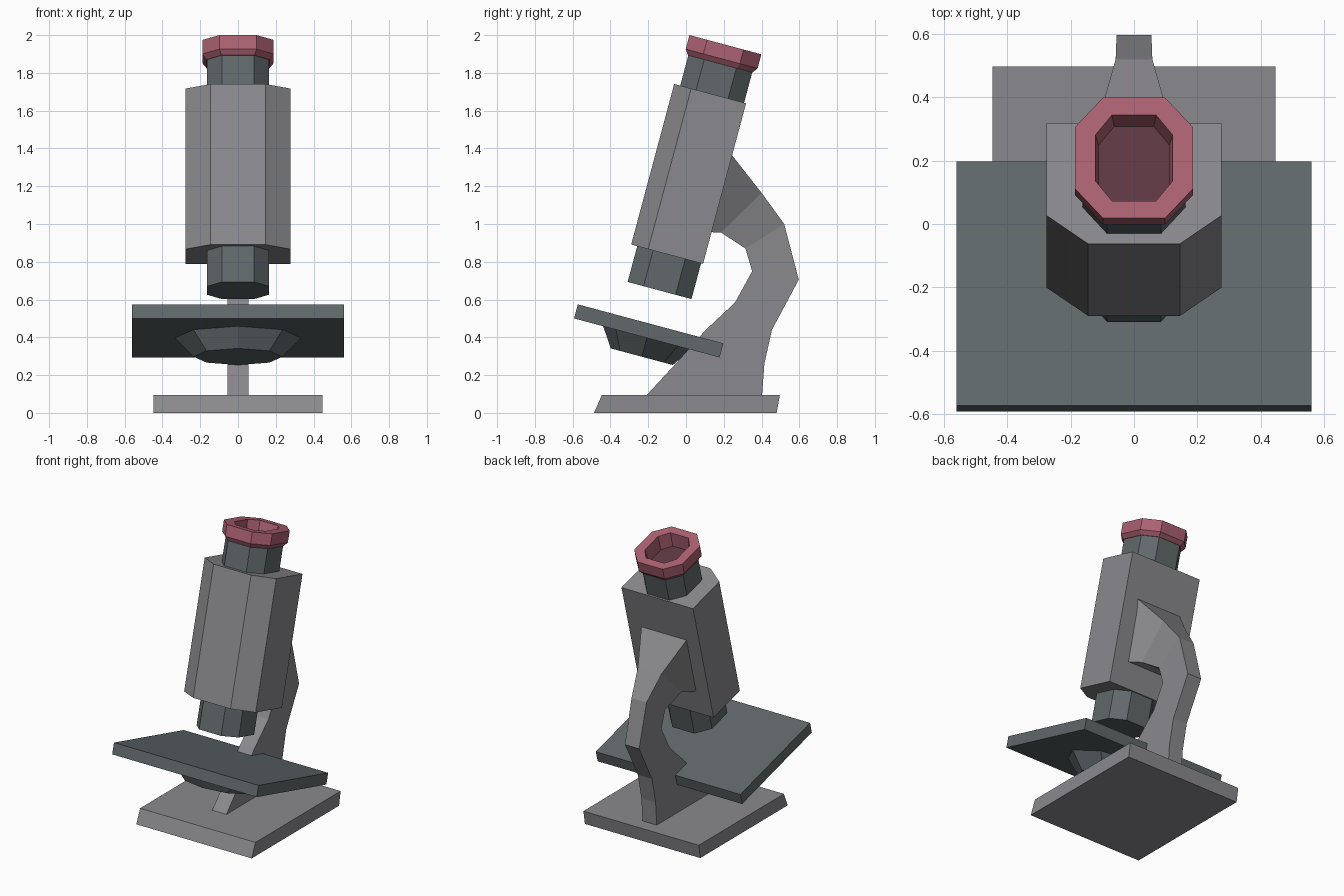
import bpy, bmesh, math
from mathutils import Matrix, Vector

if "Cube" in bpy.data.objects:
    bpy.data.objects.remove(bpy.data.objects["Cube"])


def material(name, rgb):
    m = bpy.data.materials.new(name)
    m.diffuse_color = (*rgb, 1)
    m.use_nodes = True
    m.node_tree.nodes["Principled BSDF"].inputs["Base Color"].default_value = m.diffuse_color
    return m


GREY = material("warm_grey", (0.255, 0.250, 0.266))
SLATE = material("dark_slate", (0.119, 0.140, 0.147))
RED = material("dusty_red", (0.415, 0.120, 0.168))
LENS = material("dark_red", (0.115, 0.040, 0.056))

# Optical frame: origin at the nozzle tip, tilted back 15 degrees
TILT = Matrix.Translation((0, -0.14, 0.648)) @ Matrix.Rotation(math.radians(-15), 4, 'X')


def loft(name, rings, mats, frame=Matrix.Identity(4)):
    """Skin a list of equal-length rings and cap both ends; a second material colours the last cap."""
    bm = bmesh.new()
    rows = [[bm.verts.new(frame @ Vector(p)) for p in r] for r in rings]
    n = len(rows[0])
    for a, b in zip(rows, rows[1:]):
        for i in range(n):
            j = (i + 1) % n
            bm.faces.new((a[i], a[j], b[j], b[i]))
    bm.faces.new(rows[0][::-1])
    end = bm.faces.new(rows[-1])
    end.material_index = len(mats) - 1
    bmesh.ops.recalc_face_normals(bm, faces=bm.faces[:])
    me = bpy.data.meshes.new(name)
    bm.to_mesh(me)
    bm.free()
    for m in mats:
        me.materials.append(m)
    ob = bpy.data.objects.new(name, me)
    bpy.context.collection.objects.link(ob)
    return ob


def chamfered(hx, hy, fx, fy, z):
    """Octagon: half sizes hx, hy and half flat lengths fx, fy."""
    q = [(hx, fy), (fx, hy), (-fx, hy), (-hx, fy)]
    return [(x, y, z) for x, y in q + [(-x, -y) for x, y in q]]


def rect(hx, y0, y1, z):
    return [(-hx, y0, z), (hx, y0, z), (hx, y1, z), (-hx, y1, z)]


# Foot plate, leaning forward edges
loft("base", [rect(0.447, -0.487, 0.48, 0), rect(0.447, -0.445, 0.497, 0.096)], [GREY])

# Curved arm: (front y, z), (back y, z), half width; flares where it meets the body
arm = [((-0.24, 0.06), (0.40, 0.06), 0.055),
       ((-0.055, 0.26), (0.415, 0.26), 0.055),
       ((0.10, 0.435), (0.455, 0.44), 0.055),
       ((0.26, 0.585), (0.527, 0.574), 0.055),
       ((0.35, 0.75), (0.597, 0.705), 0.055),
       ((0.315, 0.87), (0.52, 1.0), 0.058),
       ((0.185, 0.955), (0.40, 1.165), 0.092),
       ((0.12, 0.957), (0.235, 1.375), 0.18)]
loft("arm", [[(-w, *f), (w, *f), (w, *b), (-w, *b)] for f, b, w in arm], [GREY])

# Specimen stage
loft("stage", [rect(0.56, -0.399, 0.399, z) for z in (-0.26, -0.183)], [SLATE], TILT)

# Condenser under the stage
loft("condenser", [[(rx * math.cos(k * math.pi / 4), ry * math.sin(k * math.pi / 4), z)
                    for k in range(8)]
                   for rx, ry, z in ((0.235, 0.17, -0.363), (0.335, 0.24, -0.259))], [SLATE], TILT)

# Main body: square at the back, chamfered at the front
loft("body", [[(-0.145, -0.208, z), (0.145, -0.208, z), (0.277, -0.115, z), (0.277, 0.186, z),
               (-0.277, 0.186, z), (-0.277, -0.115, z)] for z in (0.196, 1.076)], [GREY], TILT)

# Inner tube, visible as nozzle below and draw tube above the body
loft("tube", [chamfered(0.163, 0.175, 0.085, 0.088, z) for z in (0, 1.244)], [SLATE], TILT)

# Eyepiece ring with recessed lens
loft("eyepiece", [chamfered(0.166, 0.177, 0.088, 0.09, 1.242),
                  chamfered(0.187, 0.197, 0.098, 0.10, 1.27),
                  chamfered(0.187, 0.197, 0.098, 0.10, 1.347),
                  chamfered(0.122, 0.14, 0.07, 0.075, 1.347),
                  chamfered(0.112, 0.13, 0.062, 0.068, 1.248)], [RED, LENS], TILT)
